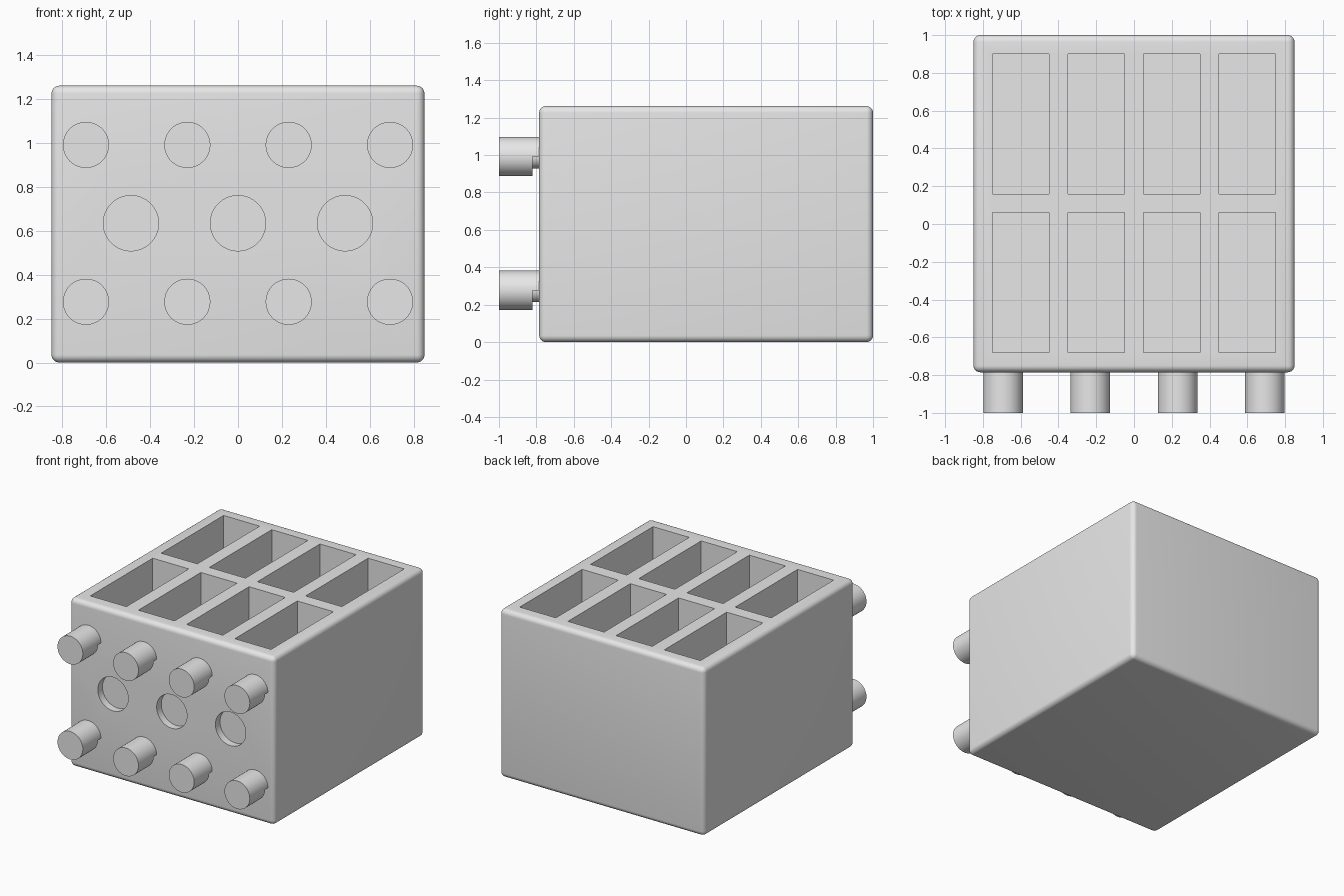
import bpy, bmesh, math
from mathutils import Matrix, Vector

if "Cube" in bpy.data.objects:
    bpy.data.objects.remove(bpy.data.objects["Cube"])

grey = bpy.data.materials.new("light grey")
grey.diffuse_color = (0.8, 0.8, 0.8, 1)
grey.use_nodes = True
grey.node_tree.nodes["Principled BSDF"].inputs["Base Color"].default_value = grey.diffuse_color

FRONT, BACK, HALF_W, HEIGHT = -0.785, 1.0, 0.85, 1.262


def add_box(bm, lo, hi):
    lo, hi = Vector(lo), Vector(hi)
    m = Matrix.Translation((lo + hi) / 2) @ Matrix.Diagonal((*(hi - lo), 1))
    bmesh.ops.create_cube(bm, size=1, matrix=m)


def make_object(name, bm):
    bmesh.ops.recalc_face_normals(bm, faces=bm.faces[:])
    mesh = bpy.data.meshes.new(name)
    bm.to_mesh(mesh)
    bm.free()
    mesh.materials.append(grey)
    ob = bpy.data.objects.new(name, mesh)
    bpy.context.collection.objects.link(ob)
    return ob


def smooth(ob):
    bpy.ops.object.select_all(action='DESELECT')
    ob.select_set(True)
    bpy.context.view_layer.objects.active = ob
    bpy.ops.object.shade_smooth_by_angle(angle=math.radians(35))


# Rounded body block
bm = bmesh.new()
add_box(bm, (-HALF_W, FRONT, 0), (HALF_W, BACK, HEIGHT))
bmesh.ops.bevel(bm, geom=bm.edges[:], offset=0.036, segments=6, profile=0.5,
                affect='EDGES')
body = make_object("body", bm)

# Cutter: eight deep compartments and three shallow front sockets
bm = bmesh.new()
for x in (-0.75, -0.35, 0.05, 0.45):
    for y in (-0.68, 0.16):
        add_box(bm, (x, y, 0.1), (x + 0.3, y + 0.74, HEIGHT + 0.2))
for x in (-0.488, 0, 0.488):
    m = Matrix.Translation((x, FRONT, 0.635)) @ Matrix.Rotation(math.pi / 2, 4, 'X')
    bmesh.ops.create_cone(bm, cap_ends=True, segments=64, radius1=0.126,
                          radius2=0.126, depth=0.11, matrix=m)
cutter = make_object("compartment_cutter", bm)
cutter.hide_render = True

mod = body.modifiers.new("compartments", 'BOOLEAN')
mod.operation, mod.solver, mod.object = 'DIFFERENCE', 'EXACT', cutter
bpy.context.view_layer.objects.active = body
bpy.ops.object.modifier_apply(modifier=mod.name)
bpy.data.objects.remove(cutter)
smooth(body)


# Peg with the underside of its root cut back to a thin neck
def make_peg(name, cx, cz, radius=0.105, neck=0.063, n=28):
    upper = [math.pi * i / n for i in range(n + 1)]
    lower = [math.pi + a for a in upper]
    full = [(a, radius) for a in upper + lower]
    notched = [(a, radius) for a in upper] + [(a, neck) for a in lower]
    bm = bmesh.new()
    rings = [[bm.verts.new((cx + r * math.cos(a), y, cz + r * math.sin(a)))
              for a, r in section]
             for section, y in ((full, -1), (full, -0.82),
                                (notched, -0.82), (notched, FRONT))]
    count = len(full)
    for a, b in zip(rings, rings[1:]):
        for i in range(count):
            j = (i + 1) % count
            bm.faces.new((a[i], a[j], b[j], b[i]))
    bm.faces.new(rings[0])
    bm.faces.new(rings[-1])
    bmesh.ops.remove_doubles(bm, verts=bm.verts[:], dist=1e-5)
    smooth(make_object(name, bm))


for row, z in (("lower", 0.277), ("upper", 0.992)):
    for i, x in enumerate((-0.693, -0.231, 0.231, 0.693)):
        make_peg(f"{row}_peg_{i + 1}", x, z)
